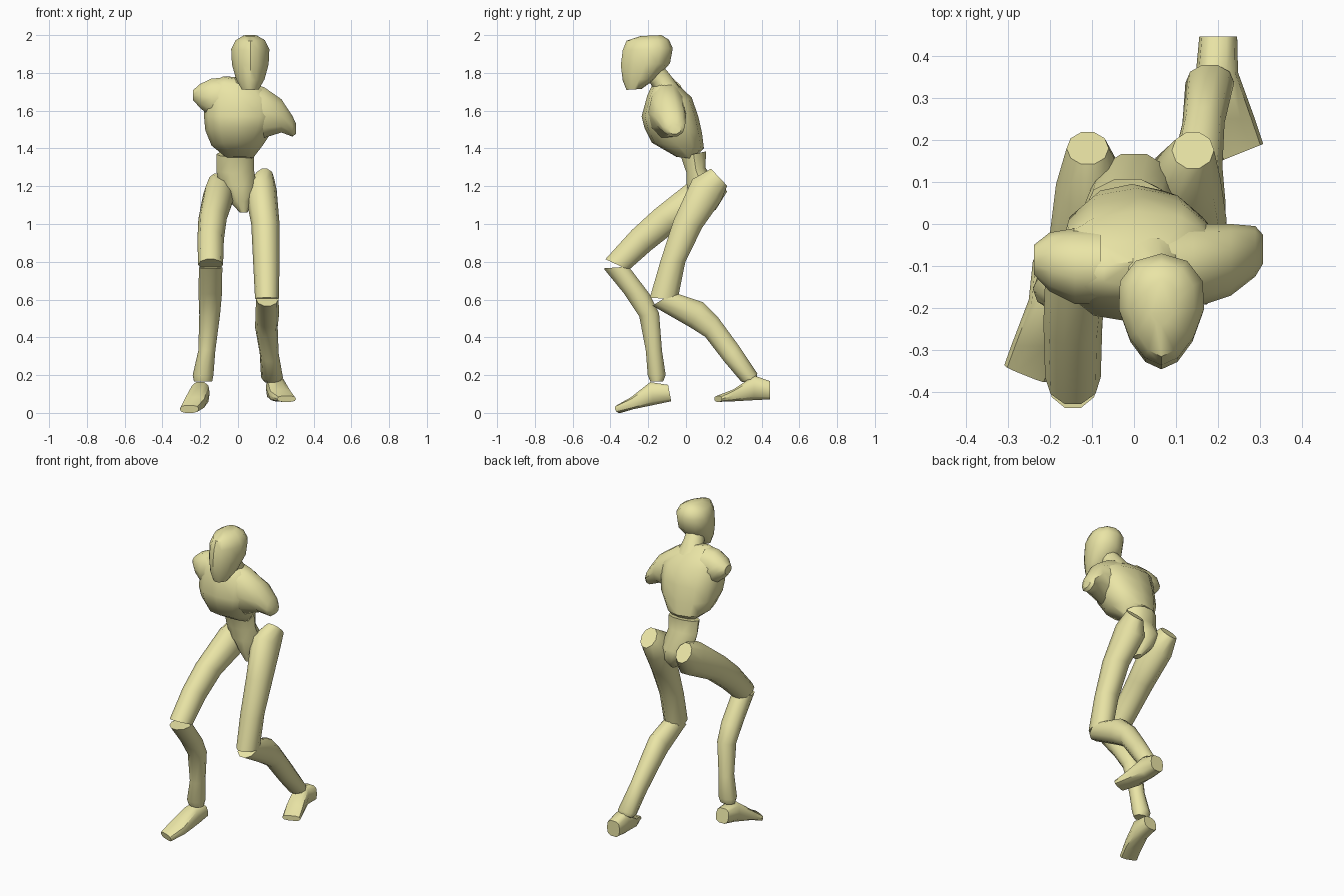
import bpy, bmesh, math
from mathutils import Vector

mat = bpy.data.materials.new("pale_yellow")
mat.diffuse_color = (0.82, 0.78, 0.38, 1)


def loft(name, rings, sides=10, square=1.0, taper=0.0):
    """Skin through rings: (x, half width, y1, z1, y2, z2, side dy, side dz)."""
    bm = bmesh.new()
    loops = []
    for r in rings:
        x, hw, y1, z1, y2, z2, dy, dz = tuple(r) + (0,) * (8 - len(r))
        c = Vector((x, (y1 + y2) / 2, (z1 + z2) / 2))
        u = Vector((hw, dy, dz))
        v = Vector((0, (y1 - y2) / 2, (z1 - z2) / 2))
        loop = []
        for i in range(sides):
            a = 2 * math.pi * i / sides
            s, t = (math.copysign(abs(f) ** square, f) for f in (math.cos(a), math.sin(a)))
            loop.append(bm.verts.new(c + u * s * (1 - taper * t) + v * t))
        loops.append(loop)
    for p, q in zip(loops, loops[1:]):
        for i in range(sides):
            j = (i + 1) % sides
            bm.faces.new((p[i], p[j], q[j], q[i]))
    bm.faces.new(loops[0][::-1])
    bm.faces.new(loops[-1])
    bmesh.ops.recalc_face_normals(bm, faces=bm.faces)
    me = bpy.data.meshes.new(name)
    bm.to_mesh(me)
    bm.free()
    ob = bpy.data.objects.new(name, me)
    bpy.context.collection.objects.link(ob)
    me.materials.append(mat)
    bpy.ops.object.select_all(action='DESELECT')
    ob.select_set(True)
    bpy.context.view_layer.objects.active = ob
    bpy.ops.object.shade_smooth_by_angle(angle=math.radians(45))
    return ob


# Head and neck
loft("head", [(.065, .045, -.315, 1.71, -.235, 1.715),
              (.065, .075, -.335, 1.76, -.16, 1.77),
              (.065, .097, -.345, 1.84, -.085, 1.85),
              (.065, .101, -.335, 1.92, -.07, 1.93),
              (.065, .078, -.315, 1.97, -.09, 1.975),
              (.065, .035, -.24, 1.995, -.13, 2.0)], 12, taper=.25)
loft("neck", [(.03, .09, -.16, 1.70, -.03, 1.72),
              (.04, .06, -.19, 1.74, -.08, 1.79),
              (.05, .055, -.22, 1.76, -.12, 1.84)])

# Torso and shoulder stumps
loft("torso", [(.01, .07, -.05, 1.355, .04, 1.345),
               (-.005, .135, -.18, 1.43, .095, 1.40),
               (.005, .178, -.22, 1.51, .085, 1.48),
               (.01, .19, -.235, 1.57, .065, 1.57),
               (.01, .185, -.205, 1.68, .03, 1.67, 0, -.02),
               (.0, .135, -.18, 1.735, -.04, 1.735, 0, -.02),
               (.0, .08, -.15, 1.765, -.09, 1.775, 0, -.01)], 12, .85)
loft("right_shoulder", [(-.08, 0, -.1, 1.78, -.1, 1.55, .09),
                        (-.14, 0, -.1, 1.775, -.1, 1.56, .09),
                        (-.20, 0, -.09, 1.745, -.09, 1.61, .07),
                        (-.238, 0, -.085, 1.71, -.085, 1.655, .035)])
loft("left_shoulder", [(.08, 0, -.1, 1.75, -.1, 1.46, .1),
                       (.14, 0, -.1, 1.73, -.1, 1.45, .1),
                       (.23, 0, -.085, 1.665, -.085, 1.48, .085),
                       (.288, 0, -.065, 1.575, -.065, 1.46, .06),
                       (.306, 0, -.06, 1.535, -.06, 1.475, .035)])

# Waist and pelvis
loft("pelvis", [(-.015, .1, -.03, 1.355, .11, 1.385),
                (-.015, .1, 0, 1.27, .105, 1.30),
                (0, .1, 0, 1.20, .17, 1.20),
                (.015, .06, .02, 1.12, .16, 1.12),
                (.03, .02, .04, 1.06, .10, 1.06)])

# Right leg, stepping forward
loft("right_thigh", [(-.11, .05, .14, 1.27, .22, 1.17),
                     (-.10, .085, .03, 1.24, .16, 1.07),
                     (-.135, .075, -.17, 1.08, -.04, .97),
                     (-.145, .07, -.29, .97, -.18, .86),
                     (-.145, .066, -.43, .815, -.30, .755)])
loft("right_shin", [(-.145, .062, -.44, .765, -.30, .775),
                    (-.147, .062, -.33, .63, -.19, .63),
                    (-.15, .055, -.25, .51, -.14, .53),
                    (-.165, .045, -.215, .33, -.125, .33),
                    (-.185, .055, -.205, .20, -.105, .20),
                    (-.185, .048, -.19, .165, -.12, .165)])
loft("right_foot", [(-.195, .045, -.095, .15, -.078, .06),
                    (-.20, .05, -.19, .165, -.17, .04),
                    (-.23, .06, -.29, .085, -.28, .018),
                    (-.258, .05, -.36, .04, -.35, .0, -.02)], square=.7)

# Left leg, trailing
loft("left_thigh", [(.14, .05, .13, 1.295, .22, 1.20),
                    (.12, .085, .03, 1.24, .19, 1.12),
                    (.145, .075, -.07, 1.02, .09, .98),
                    (.15, .07, -.14, .80, 0, .80),
                    (.153, .063, -.195, .61, -.04, .60)])
loft("left_shin", [(.155, .06, -.065, .64, -.18, .565),
                   (.155, .062, .09, .59, .02, .45),
                   (.15, .06, .17, .51, .10, .40),
                   (.165, .05, .28, .36, .20, .27),
                   (.18, .058, .38, .21, .29, .165),
                   (.183, .048, .375, .185, .33, .155)])
loft("left_foot", [(.2, .045, .445, .17, .445, .07),
                   (.197, .05, .36, .20, .36, .065),
                   (.225, .062, .25, .125, .25, .06),
                   (.257, .05, .17, .09, .17, .058, .02)], square=.7)
